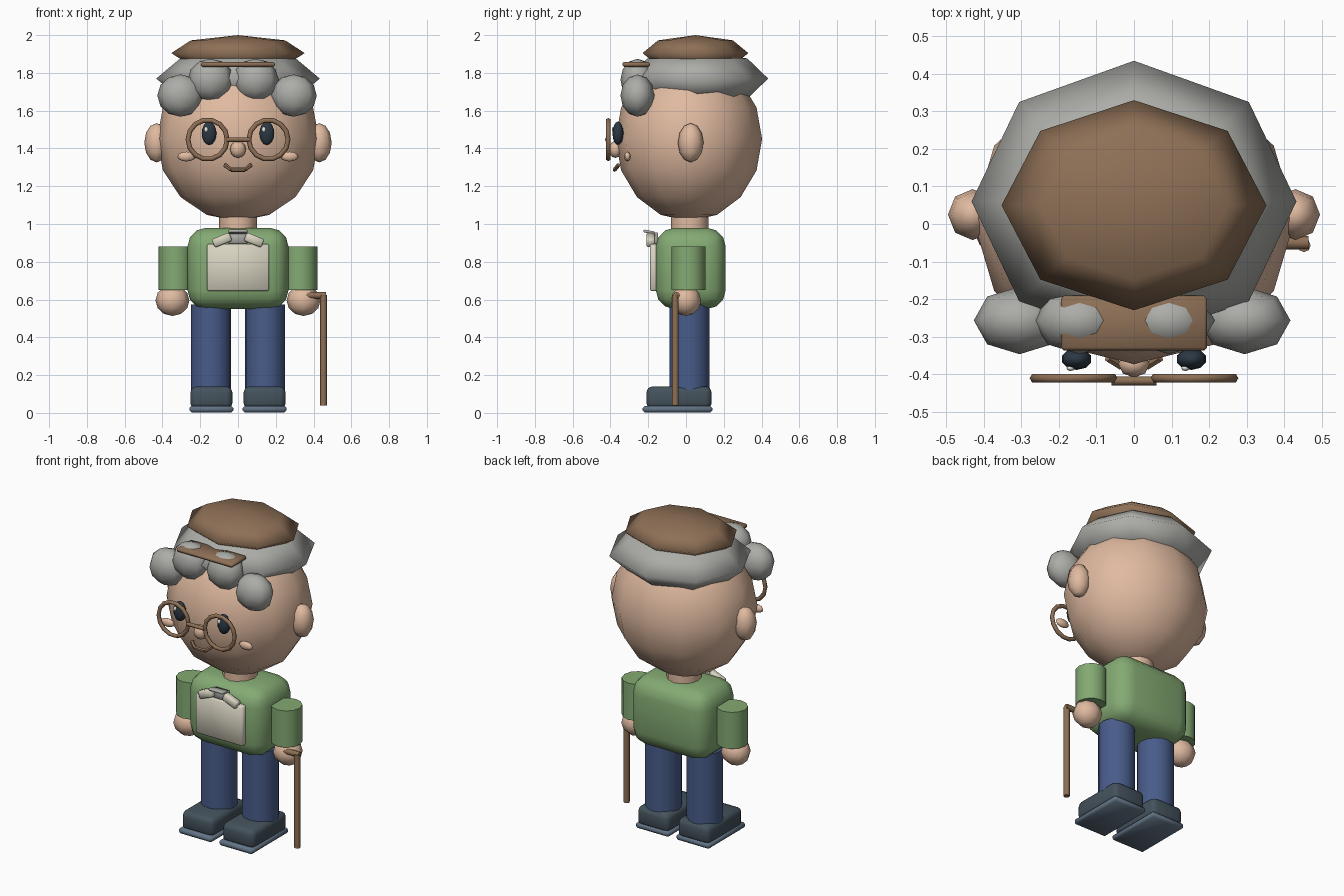
import bpy, math
from mathutils import Vector

if "Cube" in bpy.data.objects:
    bpy.data.objects.remove(bpy.data.objects["Cube"])


def mat(name, r, g, b):
    """Flat colour given as sRGB 0-255, stored linear."""
    lin = [((c / 255 + 0.055) / 1.055) ** 2.4 for c in (r, g, b)]
    m = bpy.data.materials.new(name)
    m.diffuse_color = (*lin, 1)
    m.use_nodes = True
    m.node_tree.nodes["Principled BSDF"].inputs["Base Color"].default_value = m.diffuse_color
    return m


SKIN = mat("skin", 224, 186, 160)
GRAY = mat("gray_hair", 172, 172, 168)
BROWN = mat("brown", 142, 112, 86)
GREEN = mat("green_knit", 132, 170, 115)
CREAM = mat("cream_cloth", 217, 212, 194)
BLUE = mat("blue_denim", 72, 92, 138)
SHOE = mat("dark_shoe", 68, 82, 92)
SOLE = mat("sole_slate", 98, 116, 134)
EYE = mat("eye_dark", 44, 56, 68)
WHITE = mat("white", 240, 240, 238)


def finish(name, m, angle=None):
    ob = bpy.context.object
    ob.name = name
    ob.data.materials.clear()
    ob.data.materials.append(m)
    if angle is None:
        bpy.ops.object.shade_smooth()
    else:
        bpy.ops.object.shade_smooth_by_angle(angle=math.radians(angle))
    return ob


def ball(name, m, loc, size, seg=8, rings=6):
    bpy.ops.mesh.primitive_uv_sphere_add(segments=seg, ring_count=rings, radius=1, location=loc)
    bpy.context.object.scale = size
    bpy.ops.object.transform_apply(location=False, rotation=False, scale=True)
    return finish(name, m)


def box(name, m, loc, dims, bevel=0.01, seg=1, rot=(0, 0, 0)):
    bpy.ops.mesh.primitive_cube_add(size=1, location=loc, rotation=rot)
    ob = bpy.context.object
    ob.scale = dims
    bpy.ops.object.transform_apply(location=False, rotation=False, scale=True)
    mod = ob.modifiers.new("bevel", "BEVEL")
    mod.width, mod.segments = bevel, seg
    bpy.ops.object.modifier_apply(modifier="bevel")
    return finish(name, m, 50)


def rod(name, m, a, b, r, sides=12):
    """Cylinder from point a to point b."""
    a, b = Vector(a), Vector(b)
    d = b - a
    bpy.ops.mesh.primitive_cylinder_add(vertices=sides, radius=r, depth=d.length, location=(a + b) / 2,
                                        rotation=d.to_track_quat('Z', 'Y').to_euler())
    return finish(name, m, 50)


# Head and neck
ball("head", SKIN, (0, .015, 1.45), (.43, .388, .435), 12, 8)
rod("neck", SKIN, (0, .02, .93), (0, .02, 1.08), .1)

# Hair band, cap and curls
ball("hair", GRAY, (0, .06, 1.77), (.433, .375, .15), 8, 4)
ball("cap", BROWN, (0, .05, 1.905), (.353, .28, .095), 8, 4)
for x, z in ((-.305, 1.68), (-.145, 1.763), (.093, 1.763), (.295, 1.68)):
    ball("hair_curl", GRAY, (x, -.257, z), (.122, .09, .112))
box("cap_brim", BROWN, (0, -.264, 1.845), (.39, .146, .025), .008)

# Face
ball("nose", SKIN, (0, -.373, 1.395), (.042, .036, .045))
for s in (-1, 1):
    ball("ear", SKIN, (s * .43, .025, 1.43), (.066, .068, .104))
    ball("eye", EYE, (s * .153, -.36, 1.48), (.041, .029, .062), 10, 8)
    ball("eye_glint", WHITE, (s * .153 - .016, -.384, 1.5), (.011, .008, .014))
    ball("cheek", SKIN, (s * .273, -.31, 1.357), (.048, .018, .026))
    # Round spectacle frame
    bpy.ops.mesh.primitive_torus_add(major_segments=14, minor_segments=6, major_radius=.104,
                                     minor_radius=.013, location=(s * .161, -.411, 1.447),
                                     rotation=(math.pi / 2, 0, 0))
    finish("glasses_rim", BROWN)
rod("glasses_bridge", BROWN, (-.06, -.418, 1.447), (.06, -.418, 1.447), .012, 8)

# Smile made of short rods
smile = [(-.07, -.357, 1.313), (-.036, -.378, 1.287), (.036, -.378, 1.287), (.07, -.357, 1.313)]
for a, b in zip(smile, smile[1:]):
    rod("mouth", BROWN, a, b, .011, 6)

# Torso, shirt front and collar bow
box("torso", GREEN, (0, .025, .765), (.535, .37, .43), .1, 3)
box("shirt_panel", CREAM, (0, -.168, .77), (.33, .045, .25), .008)
for s in (-1, 1):
    box("collar_wing", CREAM, (s * .085, -.187, .915), (.1, .045, .048), .008, 1,
        (0, math.radians(s * 22), 0))
box("collar_knot", GRAY, (0, -.195, .958), (.1, .06, .015), .004, 1, (math.radians(-12), 0, 0))
box("collar_back", GRAY, (0, -.165, .925), (.1, .035, .06), .006)

# Arms, legs and shoes
for s in (-1, 1):
    rod("sleeve", GREEN, (s * .33, .012, .65), (s * .33, .012, .88), .09)
    ball("hand", SKIN, (s * .347, 0, .595), (.09, .08, .082))
    rod("trouser_leg", BLUE, (s * .144, .018, .12), (s * .144, .018, .575), .106, 16)
    box("shoe", SHOE, (s * .141, -.037, .08), (.222, .345, .12), .03, 2)
    box("shoe_sole", SOLE, (s * .141, -.045, .02), (.232, .368, .034), .01)

# Walking cane
rod("cane_shaft", BROWN, (.453, -.057, .04), (.453, -.057, .625), .018, 8)
rod("cane_handle", BROWN, (.355, -.05, .622), (.465, -.05, .622), .018, 8)
